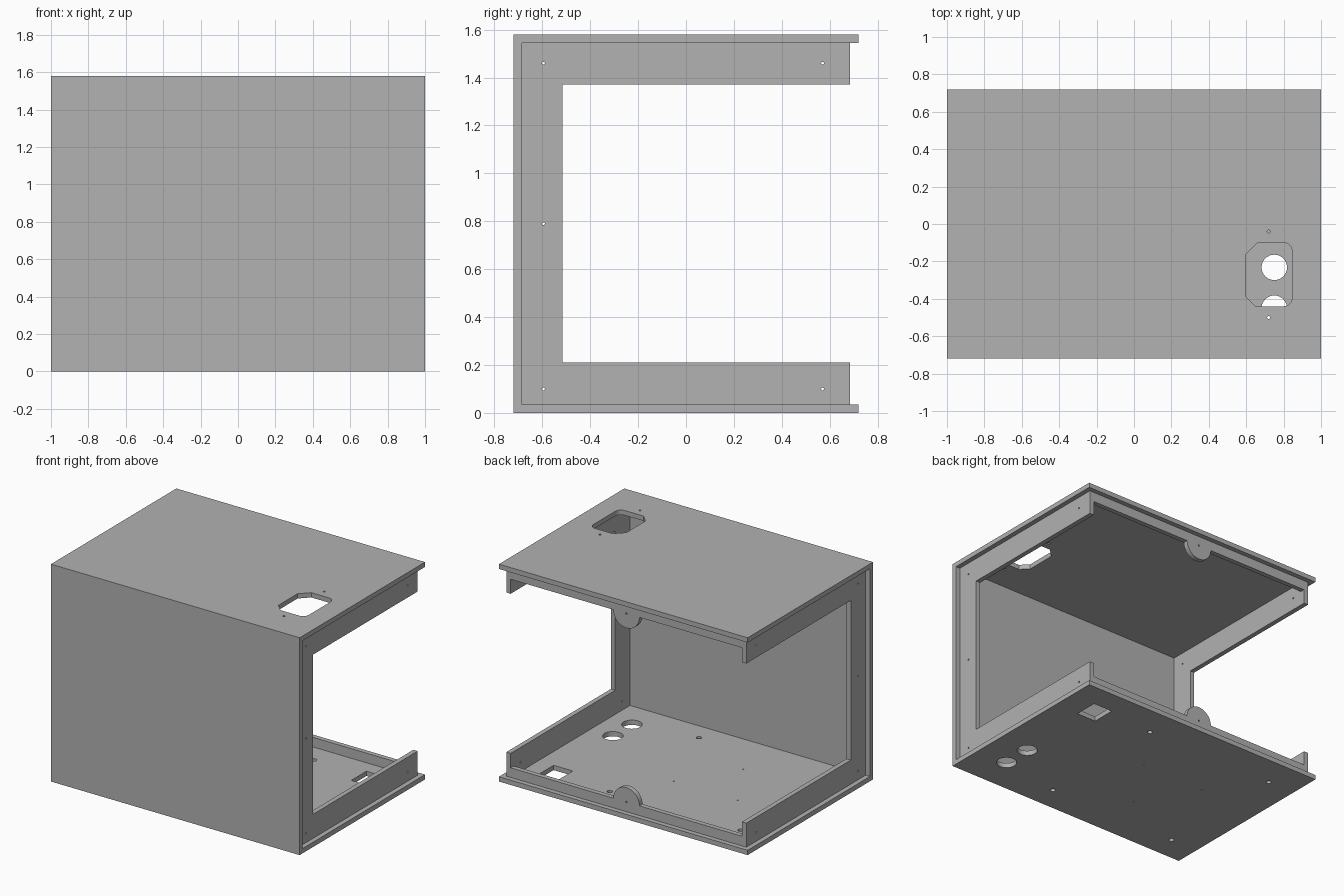
import bpy, bmesh, math
from mathutils import Matrix

W, D, H, T = 2.0, 1.44, 1.58, 0.035   # width, depth, height, board thickness
TAB = 0.105                           # tab radius and its centre height

cube = bpy.data.objects.get("Cube")
if cube:
    bpy.data.objects.remove(cube, do_unlink=True)

grey = bpy.data.materials.new("plain_grey")
grey.use_nodes = True
colour = (0.445, 0.445, 0.445, 1)
grey.diffuse_color = colour
grey.node_tree.nodes["Principled BSDF"].inputs["Base Color"].default_value = colour

# Each matrix sends a flat profile (u, v) and its extrusion w to model axes
FLAT = Matrix.Identity(4)
SIDE = Matrix(((0, 0, 1, 0), (1, 0, 0, 0), (0, 1, 0, 0), (0, 0, 0, 1)))
BACK = Matrix(((1, 0, 0, 0), (0, 0, 1, 0), (0, 1, 0, 0), (0, 0, 0, 1)))


def circle(u, v, r, n=32):
    return [(u + r * math.cos(2 * math.pi * i / n),
             v + r * math.sin(2 * math.pi * i / n)) for i in range(n)]


def rect(u, v, w, h):
    return [(u - w / 2, v - h / 2), (u + w / 2, v - h / 2),
            (u + w / 2, v + h / 2), (u - w / 2, v + h / 2)]


def board(name, loops, frame, centre, thick):
    """Extrude filled outlines; loops inside another loop become holes."""
    curve = bpy.data.curves.new(name, "CURVE")
    curve.dimensions = "2D"
    curve.fill_mode = "BOTH"
    curve.extrude = thick / 2
    for loop in loops:
        spline = curve.splines.new("POLY")
        spline.points.add(len(loop) - 1)
        for point, (u, v) in zip(spline.points, loop):
            point.co = (u, v, 0, 1)
        spline.use_cyclic_u = True
    temp = bpy.data.objects.new(name + "_outline", curve)
    bpy.context.collection.objects.link(temp)
    deps = bpy.context.evaluated_depsgraph_get()
    mesh = bpy.data.meshes.new_from_object(temp.evaluated_get(deps))
    bpy.data.objects.remove(temp, do_unlink=True)
    bpy.data.curves.remove(curve)

    bm = bmesh.new()
    bm.from_mesh(mesh)
    bmesh.ops.transform(bm, matrix=frame @ Matrix.Translation((0, 0, centre)), verts=bm.verts)
    bmesh.ops.remove_doubles(bm, verts=bm.verts, dist=0.0001)
    bmesh.ops.recalc_face_normals(bm, faces=bm.faces)
    for face in bm.faces:
        face.smooth = False
        face.material_index = 0
    bm.to_mesh(mesh)
    bm.free()
    mesh.name = name
    mesh.materials.clear()
    mesh.materials.append(grey)
    obj = bpy.data.objects.new(name, mesh)
    bpy.context.collection.objects.link(obj)
    return obj


def c_profile(y0, y1, z0, z1, yi, zi):
    """C outline, open to the back: outer box, inner wall yi, arm top zi."""
    return [(y0, z0), (y1, z0), (y1, zi), (yi, zi),
            (yi, H - zi), (y1, H - zi), (y1, z1), (y0, z1)]


# Outer shell: floor, front wall and top in one piece
shell = board("outer_shell", [c_profile(-D / 2, D / 2, 0, H, -D / 2 + T, T)], SIDE, 0, W)

# Floor openings: two round ports, a square port, foot holes, pilot holes
floor_holes = [circle(0.75, y, 0.068) for y in (-0.45, -0.232)]
floor_holes.append(rect(0.73, 0.455, 0.155, 0.175))
floor_holes += [circle(x, y, 0.018, 16) for x in (0.27, -0.78) for y in (-0.535, 0.49)]
floor_holes += [circle(x, y, 0.005, 8) for x, y in ((0.015, 0.12), (-0.25, -0.3), (-0.5, 0.12))]

# Top opening: socket cutout with two chamfered and two rounded corners
R = 0.045
socket = [(0.65, -0.44)]
for v, start in ((-0.44 + R, -90), (-0.10 - R, 0)):
    for i in range(7):
        a = math.radians(start + i * 15)
        socket.append((0.845 - R + R * math.cos(a), v + R * math.sin(a)))
socket += [(0.66, -0.10), (0.595, -0.165), (0.595, -0.385)]
top_holes = [socket] + [circle(0.72, y, 0.008, 12) for y in (-0.04, -0.5)]

cutters = [board("floor_cutter", floor_holes, FLAT, T / 2, 4 * T),
           board("top_cutter", top_holes, FLAT, H - T / 2, 4 * T)]
for cutter in cutters:
    cutter.hide_render = True
    mod = shell.modifiers.new(cutter.name, "BOOLEAN")
    mod.operation = "DIFFERENCE"
    mod.solver = "EXACT"
    mod.object = cutter
cut_mesh = bpy.data.meshes.new_from_object(
    shell.evaluated_get(bpy.context.evaluated_depsgraph_get()))
shell.modifiers.clear()
shell.data = cut_mesh
for cutter in cutters:
    bpy.data.objects.remove(cutter, do_unlink=True)

# Side frames, set in by one board thickness, with screw holes
inset = D / 2 - T
frame_loops = [c_profile(-inset, inset, T, H - T, -0.515, 2 * TAB)]
frame_loops += [circle(y, z, 0.006, 10) for y, z in
                ((-0.595, 0.1), (-0.595, H / 2), (-0.595, H - 0.12), (0.57, 0.1), (0.57, H - 0.12))]
for name, side in (("left", 1), ("right", -1)):
    board(name + "_side_frame", frame_loops, SIDE, side * (W / 2 - 1.5 * T), T)

# Back rails with a round screw tab in the middle
end = W / 2 - 2 * T
rail = [(-end, T), (end, T), (end, TAB)]
rail += [(TAB * math.cos(math.pi * i / 24), TAB + TAB * math.sin(math.pi * i / 24)) for i in range(25)]
rail.append((-end, TAB))
rail_loops = [rail, circle(0, TAB, 0.006, 10)]
board("bottom_back_rail", rail_loops, BACK, inset - T / 2, T)
board("top_back_rail", [[(u, H - v) for u, v in loop] for loop in rail_loops],
      BACK, inset - T / 2, T)
